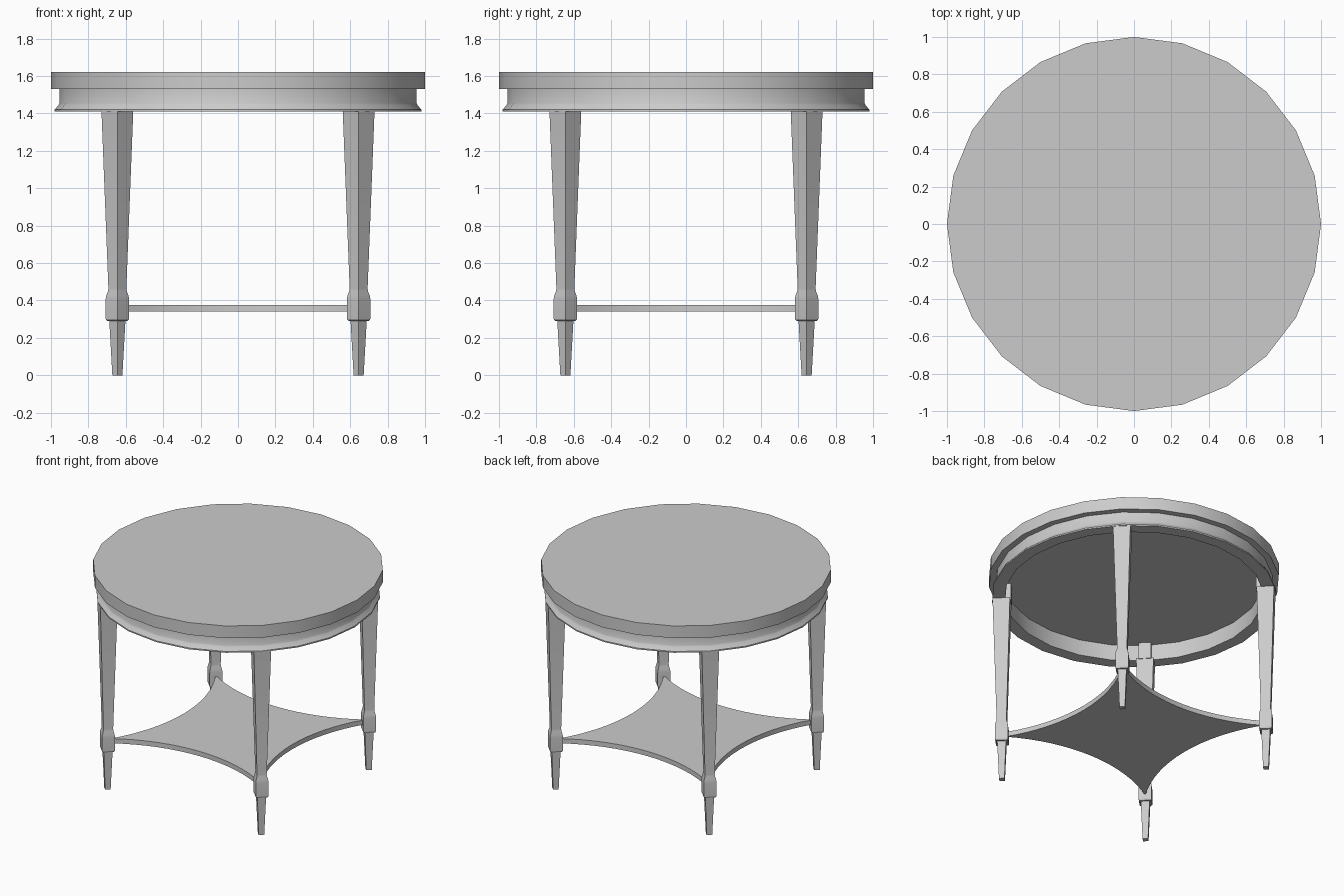
import bpy, bmesh, math
from mathutils import Matrix, Vector

if "Cube" in bpy.data.objects:
    bpy.data.objects.remove(bpy.data.objects["Cube"], do_unlink=True)

grey = bpy.data.materials.new("plain grey")
grey.use_nodes = True
grey.diffuse_color = (0.6, 0.6, 0.6, 1)
grey.node_tree.nodes["Principled BSDF"].inputs["Base Color"].default_value = (0.6, 0.6, 0.6, 1)

LEG = 0.645     # leg offset along x and y
SIDES = 24      # sides of the round top


def finish(name, bm, angle):
    bmesh.ops.recalc_face_normals(bm, faces=bm.faces)
    mesh = bpy.data.meshes.new(name)
    bm.to_mesh(mesh)
    bm.free()
    mesh.materials.append(grey)
    obj = bpy.data.objects.new(name, mesh)
    bpy.context.collection.objects.link(obj)
    bpy.ops.object.select_all(action='DESELECT')
    obj.select_set(True)
    bpy.context.view_layer.objects.active = obj
    bpy.ops.object.shade_smooth_by_angle(angle=math.radians(angle))
    return obj


def lathe(name, profile, sides, angle, closed=False, centre=(0, 0)):
    """Stack rings of (radius, z); either cap both ends or join last to first."""
    bm = bmesh.new()
    rings = [[bm.verts.new((centre[0] + r * math.cos(math.tau * i / sides),
                            centre[1] + r * math.sin(math.tau * i / sides), z))
              for i in range(sides)] for r, z in profile]
    pairs = list(zip(rings, rings[1:]))
    if closed:
        pairs.append((rings[-1], rings[0]))
    else:
        bm.faces.new(rings[0])
        bm.faces.new(rings[-1])
    for a, b in pairs:
        for i in range(sides):
            j = (i + 1) % sides
            bm.faces.new((a[i], a[j], b[j], b[i]))
    return finish(name, bm, angle)


# Round top slab
lathe("table_top", [(1, 1.53), (1, 1.6), (1, 1.623)], SIDES, 30)

# Hollow apron with a flared moulding at its foot
lathe("apron", [(0.89, 1.535), (0.955, 1.535), (0.955, 1.455), (0.96, 1.445),
                (0.98, 1.42), (0.98, 1.41), (0.89, 1.41)], SIDES, 30, closed=True)

# Square tapered legs set cornerwise, each with a collar block and a small foot
leg_profile = [(0.027, 0), (0.043, 0.29), (0.056, 0.292), (0.063, 0.302), (0.063, 0.405),
               (0.06, 0.425), (0.05, 0.45), (0.048, 0.465), (0.085, 1.412)]
for front, sy in (("front", -1), ("back", 1)):
    for side, sx in (("left", 1), ("right", -1)):
        lathe(f"{front}_{side}_leg", leg_profile, 4, 20, centre=(sx * LEG, sy * LEG))
        # Narrow top block hidden behind the apron
        inner = LEG - 0.016
        lathe(f"{front}_{side}_leg_block", [(0.06, 1.405), (0.06, 1.532)], 4, 20,
              centre=(sx * inner, sy * inner))

# Low shelf with four hollowed edges running between the legs
half, depth, steps = 0.63, 0.18, 16
radius = (half ** 2 + depth ** 2) / (2 * depth)
swing = math.asin(half / radius)
bm = bmesh.new()
outline = []
for q in range(4):
    turn = Matrix.Rotation(q * math.pi / 2, 3, 'Z')
    for k in range(steps):
        a = -swing + 2 * swing * k / steps
        y = -half + depth - radius + radius * math.cos(a)
        outline.append(bm.verts.new(turn @ Vector((radius * math.sin(a), y, 0.34))))
base = bm.faces.new(outline)
raised = bmesh.ops.extrude_face_region(bm, geom=[base])["geom"]
bmesh.ops.translate(bm, vec=(0, 0, 0.036),
                    verts=[v for v in raised if isinstance(v, bmesh.types.BMVert)])
finish("shelf", bm, 30)
